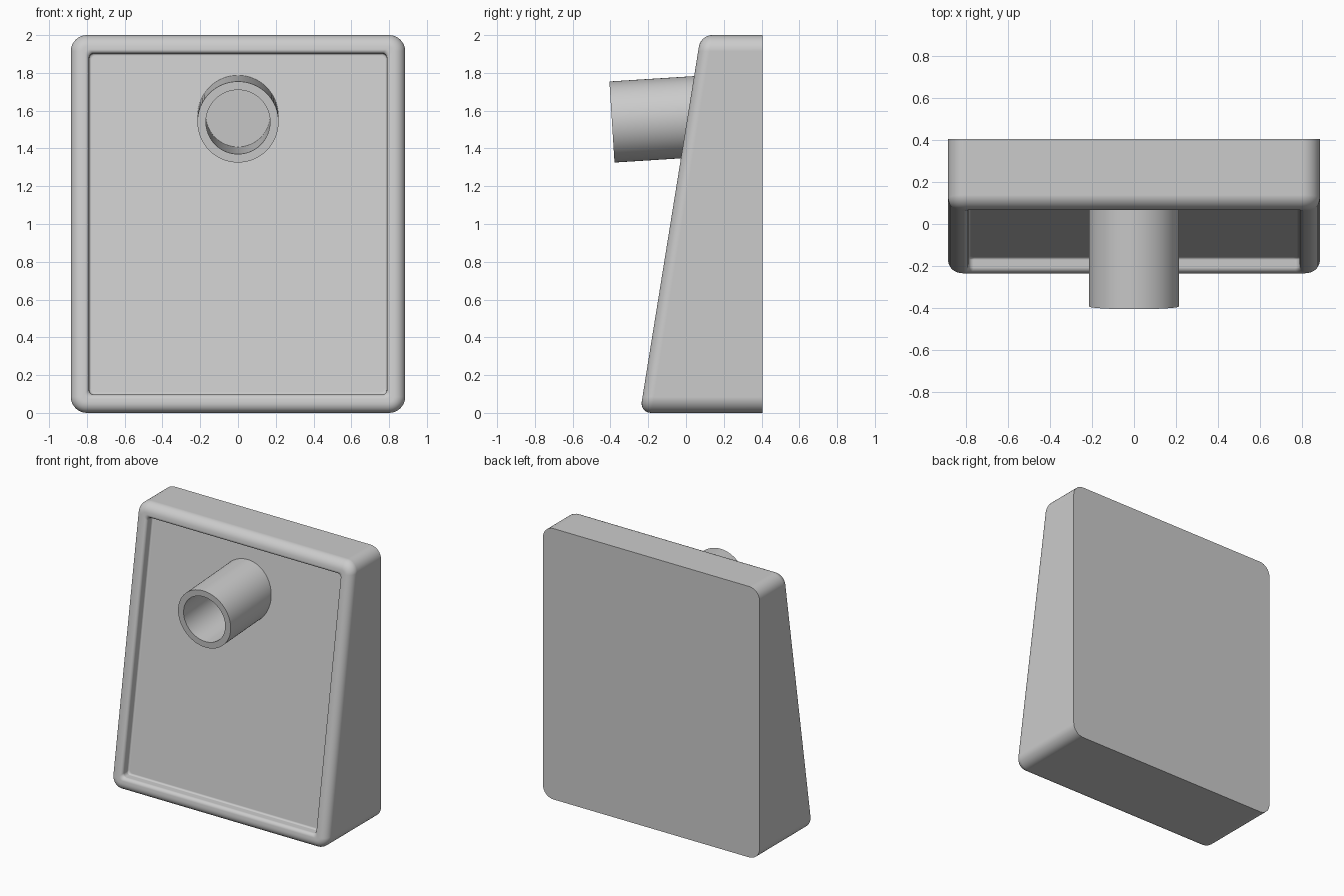
import bpy, bmesh, math
from mathutils import Vector

if "Cube" in bpy.data.objects:
    bpy.data.objects.remove(bpy.data.objects["Cube"])

HALF_W, HEIGHT, BACK_Y = 0.885, 2.0, 0.405
CORNER_R, SEG = 0.085, 8


def front_y(z):
    return -0.244 + 0.161 * z


def outline(inset):
    """Rounded rectangle in x-z, shrunk by inset."""
    r = max(CORNER_R - inset, 0.025)
    hw, hh = HALF_W - inset - r, HEIGHT / 2 - inset - r
    pts = []
    for q, (sx, sz) in enumerate([(1, 1), (-1, 1), (-1, -1), (1, -1)]):
        for i in range(SEG + 1):
            a = math.pi / 2 * (q + i / SEG)
            pts.append((sx * hw + r * math.cos(a),
                        HEIGHT / 2 + sz * hh + r * math.sin(a)))
    return pts


def arc(ci, cd, r, a0, a1, n):
    """(inset, depth) points along an arc, angles in degrees."""
    return [(ci + r * math.cos(math.radians(a0 + (a1 - a0) * k / n)),
             cd + r * math.sin(math.radians(a0 + (a1 - a0) * k / n)))
            for k in range(n + 1)]


# Wedge body: rim profile swept round the outline, then the recessed panel
profile = (arc(0.06, 0.06, 0.06, 180, 270, 8)
           + arc(0.075, 0.022, 0.022, 270, 360, 5)
           + arc(0.109, 0.058, 0.012, 180, 90, 4))
bm = bmesh.new()
rings = [[bm.verts.new((x, BACK_Y, z)) for x, z in outline(0)]]
for inset, depth in profile:
    rings.append([bm.verts.new((x, front_y(z) + depth, z)) for x, z in outline(inset)])
for a, b in zip(rings, rings[1:]):
    for i in range(len(a)):
        j = (i + 1) % len(a)
        bm.faces.new((a[i], a[j], b[j], b[i]))
bm.faces.new(rings[0])
bm.faces.new(rings[-1])
bmesh.ops.recalc_face_normals(bm, faces=bm.faces)
mesh = bpy.data.meshes.new("wedge_body")
bm.to_mesh(mesh)
bm.free()
body = bpy.data.objects.new("wedge_body", mesh)
bpy.context.collection.objects.link(body)

# Slightly tilted spout, joined on and bored out
tilt = math.radians(3.6)
axis = Vector((0, math.cos(tilt), math.sin(tilt)))
mouth = Vector((0, -0.392, 1.54))


def rod(name, radius, start, end):
    bpy.ops.mesh.primitive_cylinder_add(
        vertices=64, radius=radius, depth=end - start,
        location=mouth + axis * (start + end) / 2,
        rotation=axis.to_track_quat('Z', 'Y').to_euler())
    ob = bpy.context.object
    ob.name = name
    return ob


def combine(tool, operation):
    mod = body.modifiers.new(operation, 'BOOLEAN')
    mod.operation, mod.object, mod.solver = operation, tool, 'EXACT'
    bpy.context.view_layer.objects.active = body
    bpy.ops.object.modifier_apply(modifier=mod.name)
    bpy.data.objects.remove(tool)


combine(rod("spout", 0.215, 0, 0.62), 'UNION')
combine(rod("bore_cutter", 0.17, -0.1, 0.6), 'DIFFERENCE')

# Smooth rounded edges, crisp hard edges
bpy.ops.object.select_all(action='DESELECT')
body.select_set(True)
bpy.context.view_layer.objects.active = body
bpy.ops.object.shade_smooth_by_angle(angle=math.radians(30))
weighted = body.modifiers.new("weighted_normals", 'WEIGHTED_NORMAL')
weighted.keep_sharp = True
